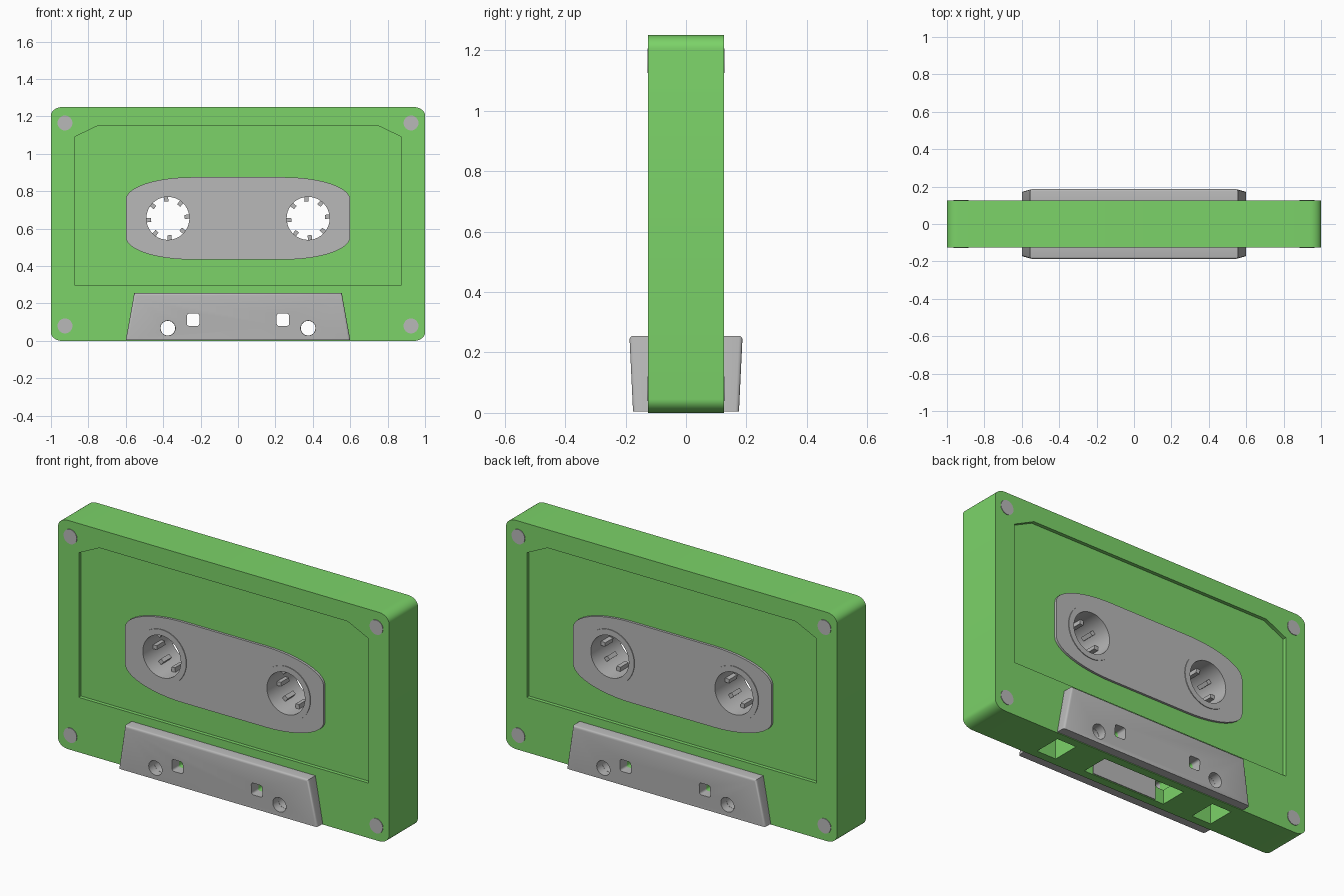
import bpy, bmesh, math
from mathutils import Matrix

if "Cube" in bpy.data.objects:
    bpy.data.objects.remove(bpy.data.objects["Cube"])


def material(name, rgb):
    m = bpy.data.materials.new(name)
    m.diffuse_color = (*rgb, 1)
    m.use_nodes = True
    m.node_tree.nodes["Principled BSDF"].inputs["Base Color"].default_value = m.diffuse_color
    return m


GREEN = material("green plastic", (0.20, 0.65, 0.14))
GREY = material("grey plastic", (0.48, 0.48, 0.48))


def loft(name, front, back, y0, y1, mat=None):
    """Solid between two XZ outlines; y0/y1 may be functions of z."""
    bm = bmesh.new()
    at = lambda y, z: y(z) if callable(y) else y
    a = [bm.verts.new((x, at(y0, z), z)) for x, z in front]
    b = [bm.verts.new((x, at(y1, z), z)) for x, z in back]
    n = len(a)
    bm.faces.new(a)
    bm.faces.new(b[::-1])
    for i in range(n):
        j = (i + 1) % n
        bm.faces.new((a[i], b[i], b[j], a[j]))
    bmesh.ops.recalc_face_normals(bm, faces=bm.faces)
    me = bpy.data.meshes.new(name)
    bm.to_mesh(me)
    bm.free()
    ob = bpy.data.objects.new(name, me)
    bpy.context.collection.objects.link(ob)
    if mat:
        me.materials.append(mat)
    return ob


def prism(name, pts, y0, y1, mat=None):
    return loft(name, pts, pts, y0, y1, mat)


def circle(cx, cz, r, n=40):
    return [(cx + r * math.cos(2 * math.pi * i / n),
             cz + r * math.sin(2 * math.pi * i / n)) for i in range(n)]


def rounded(x0, x1, z0, z1, rx, rz, n=8):
    pts = []
    for cx, cz, s in ((x1 - rx, z1 - rz, 0), (x0 + rx, z1 - rz, 90),
                      (x0 + rx, z0 + rz, 180), (x1 - rx, z0 + rz, 270)):
        for i in range(n + 1):
            t = math.radians(s + 90 * i / n)
            pts.append((cx + rx * math.cos(t), cz + rz * math.sin(t)))
    return pts


def rect(x0, x1, z0, z1):
    return [(x0, z0), (x1, z0), (x1, z1), (x0, z1)]


def activate(ob):
    bpy.ops.object.select_all(action='DESELECT')
    ob.select_set(True)
    bpy.context.view_layer.objects.active = ob


def cut(ob, cutters):
    activate(ob)
    for c in cutters:
        m = ob.modifiers.new("cut", 'BOOLEAN')
        m.operation, m.solver, m.object = 'DIFFERENCE', 'EXACT', c
        bpy.ops.object.modifier_apply(modifier=m.name)
        bpy.data.objects.remove(c, do_unlink=True)


def smooth(ob):
    activate(ob)
    bpy.ops.object.shade_smooth_by_angle(angle=math.radians(32))


def tube(name, x, z, r_out, r_in, y):
    ob = prism(name, circle(x, z, r_out), -y, y, GREY)
    cut(ob, [prism("cutter", circle(x, z, r_in), -1, 1)])
    smooth(ob)
    return ob


HUB_X, HUB_Z = 0.375, 0.655
SIDES = (-1, 1)

# Main shell with label recesses, hub holes, guide holes and tape openings
shell = prism("shell", rounded(-1, 1, 0, 1.25, 0.06, 0.045), -0.125, 0.125, GREEN)
label = [(-0.875, 0.3), (0.875, 0.3), (0.875, 1.09),
         (0.75, 1.15), (-0.75, 1.15), (-0.875, 1.09)]
cutters = [prism("cutter", label, s * 0.105, s * 0.2) for s in SIDES]
cutters.append(prism("cutter", rect(-0.255, 0.255, -0.1, 0.16), -0.078, 0.078))
for s in SIDES:
    cutters += [
        prism("cutter", circle(s * HUB_X, HUB_Z, 0.13), -1, 1),
        prism("cutter", circle(s * HUB_X, 0.068, 0.043), -1, 1),
        prism("cutter", rounded(s * 0.24 - 0.033, s * 0.24 + 0.033,
                                0.08, 0.146, 0.012, 0.012, 4), -1, 1),
        prism("cutter", rect(s * 0.5 - 0.06, s * 0.5 + 0.06, -0.1, 0.16), -0.078, 0.078)]
cut(shell, cutters)
smooth(shell)

for s in SIDES:
    tag = "front" if s < 0 else "back"

    # Oval window panel inside the label recess
    panel = prism(tag + "_window_panel",
                  rounded(-0.6, 0.6, 0.435, 0.875, 0.35, 0.12, 12),
                  s * 0.1, s * 0.118, GREY)
    cut(panel, [prism("cutter", circle(k * HUB_X, HUB_Z, 0.13), -1, 1) for k in SIDES])
    smooth(panel)

    # Thick sloped block along the bottom edge
    block = loft(tag + "_head_block",
                 [(-0.6, 0.004), (0.6, 0.004), (0.555, 0.255), (-0.555, 0.255)],
                 [(-0.6, 0.004), (0.6, 0.004), (0.555, 0.255), (-0.555, 0.255)],
                 s * 0.12, lambda z: s * (0.175 + 0.048 * z), GREY)
    bm = bmesh.new()
    bm.from_mesh(block.data)
    rim = [e for e in bm.edges
           if all(abs(v.co.y) > 0.15 for v in e.verts)
           and any(v.co.z > 0.1 for v in e.verts)]
    bmesh.ops.bevel(bm, geom=rim, offset=0.012, segments=3, profile=0.5, affect='EDGES')
    bm.to_mesh(block.data)
    bm.free()
    holes = []
    for k in SIDES:
        holes.append(prism("cutter", circle(k * HUB_X, 0.068, 0.04), -1, 1))
        holes.append(prism("cutter", rounded(k * 0.24 - 0.033, k * 0.24 + 0.033,
                                             0.08, 0.146, 0.012, 0.012, 4), -1, 1))
    cut(block, holes)
    smooth(block)

    # Corner screws
    for x in (-0.925, 0.925):
        for z in (0.08, 1.165):
            smooth(prism(tag + "_screw", circle(x, z, 0.04, 32),
                         s * 0.115, s * 0.128, GREY))

    # Grey liners in the bottom openings
    prism(tag + "_pad_liner", rect(-0.2, 0.2, 0.004, 0.15), s * 0.073, s * 0.08, GREY)

for s in SIDES:
    # Hub rings with eight drive teeth each
    hub = tube("hub_ring", s * HUB_X, HUB_Z, 0.147, 0.115, 0.122)
    for i in range(8):
        tooth = prism("hub_tooth", rect(0.09, 0.12, -0.011, 0.011), -0.035, 0.035, GREY)
        tooth.data.transform(Matrix.Translation((s * HUB_X, 0, HUB_Z)) @
                             Matrix.Rotation(math.radians(-5 + 45 * i), 4, 'Y'))
    # Guide hole sleeves
    tube("guide_sleeve", s * HUB_X, 0.068, 0.045, 0.039, 0.13)
